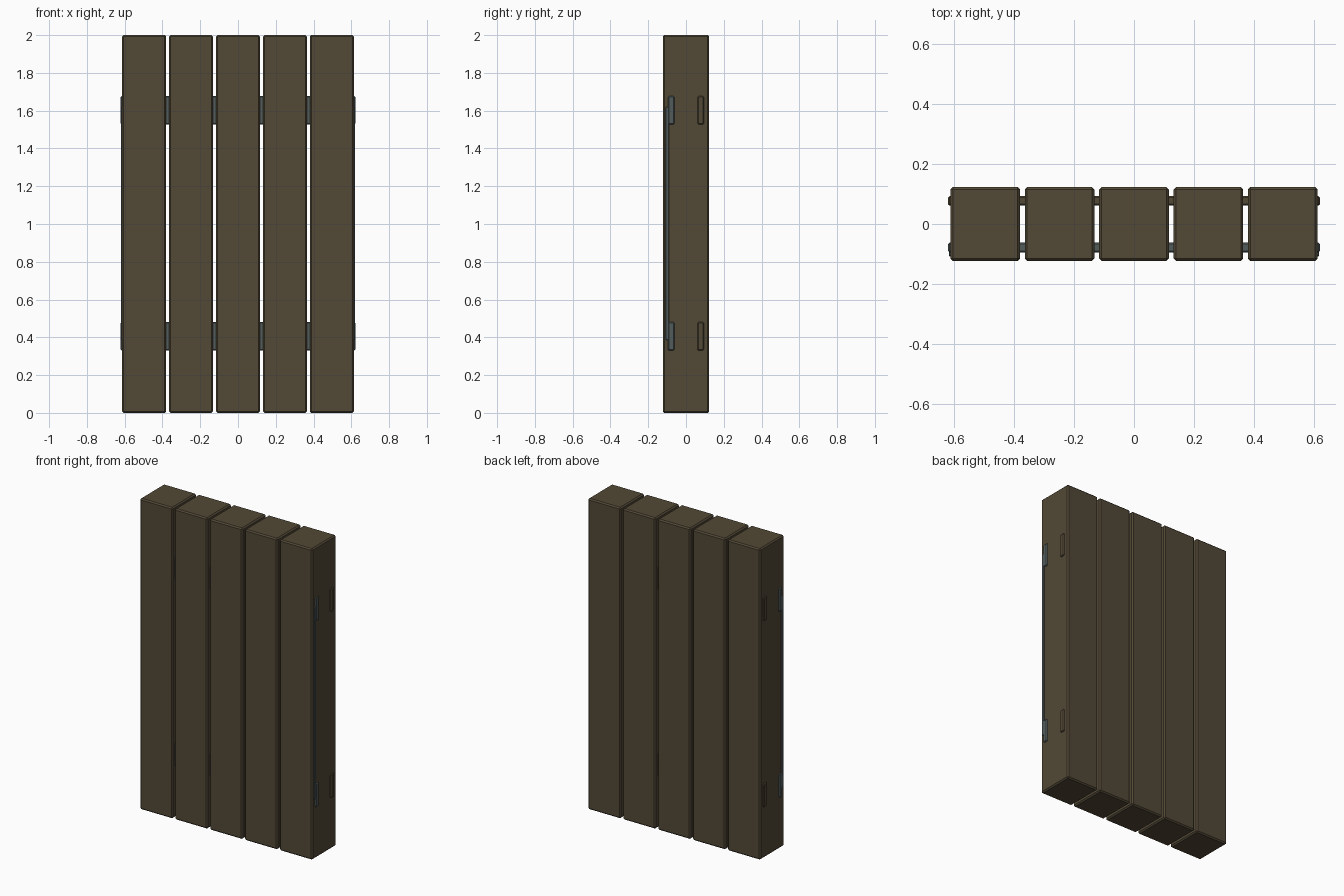
import bpy

if "Cube" in bpy.data.objects:
    bpy.data.objects.remove(bpy.data.objects["Cube"])


def material(name, rgb):
    m = bpy.data.materials.new(name)
    m.diffuse_color = (*rgb, 1.0)
    m.use_nodes = True
    m.node_tree.nodes["Principled BSDF"].inputs["Base Color"].default_value = m.diffuse_color
    return m


wood = material("dark wood", (0.085, 0.066, 0.037))
iron = material("grey iron", (0.085, 0.105, 0.105))


def box(name, lo, hi, mat, bevel):
    """Chamfered box between two corners."""
    bpy.ops.mesh.primitive_cube_add(
        size=1, location=[(a + b) / 2 for a, b in zip(lo, hi)])
    ob = bpy.context.object
    ob.name = name
    ob.scale = [b - a for a, b in zip(lo, hi)]
    bpy.ops.object.transform_apply(location=False, rotation=False, scale=True)
    ob.data.materials.append(mat)
    mod = ob.modifiers.new("chamfer", 'BEVEL')
    mod.width = bevel
    mod.segments = 1
    return ob


# Five upright timbers
PITCH, HALF_W, HALF_D = 0.2485, 0.1165, 0.123
for i in range(-2, 3):
    x = i * PITCH
    box(f"upright_timber_{i + 3}", (x - HALF_W, -HALF_D, 0),
        (x + HALF_W, HALF_D, 2), wood, 0.008)

# Cross rails through the timbers: iron at the front, wood at the back
for level, z in (("lower", 0.33), ("upper", 1.527)):
    box(f"{level}_front_rail", (-0.621, -0.095, z),
        (0.621, -0.062, z + 0.15), iron, 0.005)
    box(f"{level}_back_rail", (-0.621, 0.061, z),
        (0.621, 0.094, z + 0.15), wood, 0.005)

# Thin iron strips joining the front rail ends on each side
for side, s in (("left", -1), ("right", 1)):
    x0, x1 = sorted((s * 0.60, s * 0.619))
    box(f"{side}_edge_strip", (x0, -0.108, 0.385),
        (x1, -0.090, 1.62), iron, 0.003)
